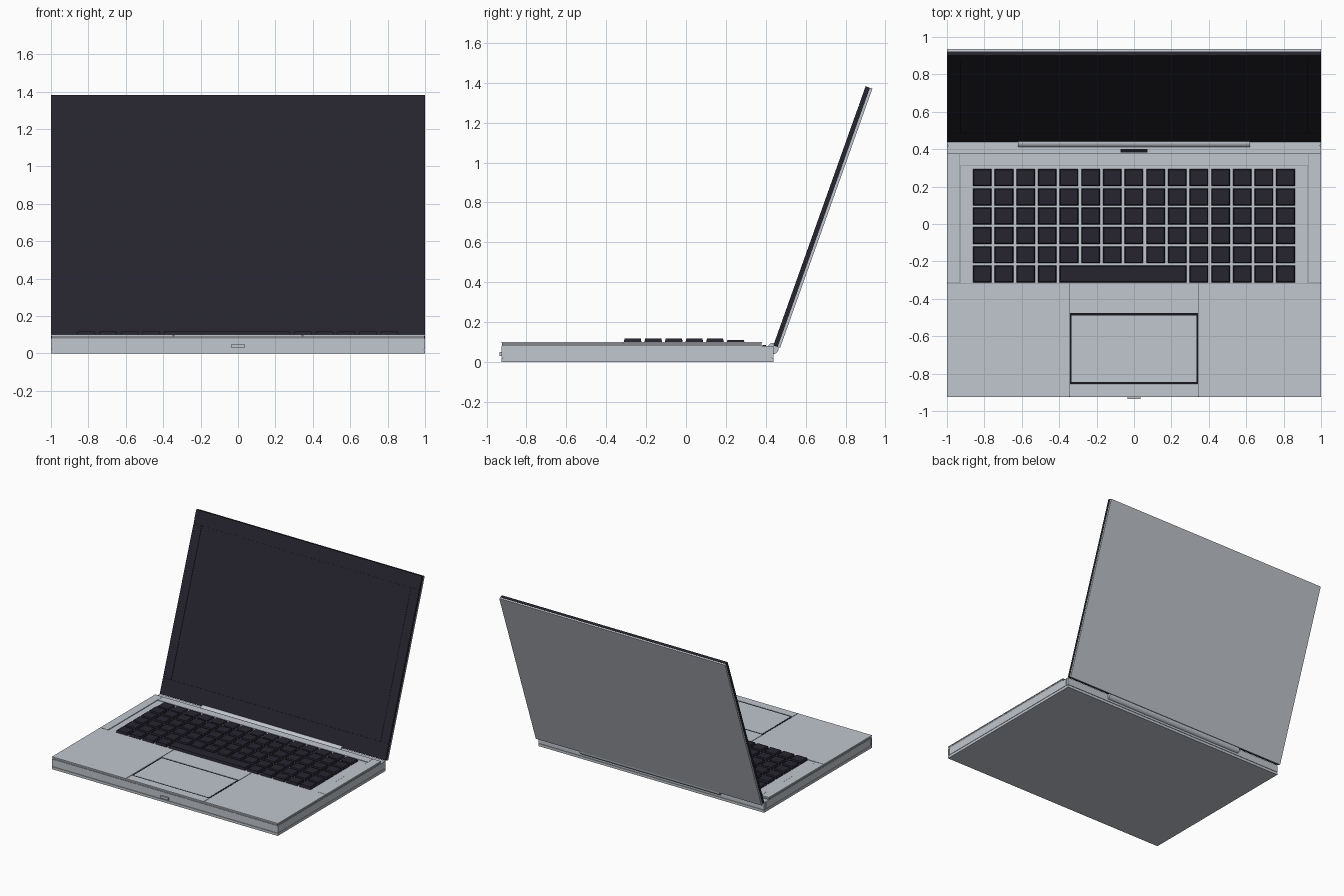
import bpy, bmesh, math
from mathutils import Matrix, Vector

if "Cube" in bpy.data.objects:
    bpy.data.objects.remove(bpy.data.objects["Cube"])


def material(name, r, g, b):
    m = bpy.data.materials.new(name)
    m.diffuse_color = (r, g, b, 1)
    m.use_nodes = True
    m.node_tree.nodes["Principled BSDF"].inputs["Base Color"].default_value = m.diffuse_color
    return m


SILVER = material("silver", 0.53, 0.57, 0.62)
GREY = material("trim grey", 0.24, 0.25, 0.27)
DARK = material("dark glass", 0.019, 0.018, 0.028)
BLACK = material("black", 0.008, 0.008, 0.011)


def boxes(name, mat, ranges, taper=0.0, matrix=None):
    """One object from boxes given as (x0, x1, y0, y1, z0, z1)."""
    bm = bmesh.new()
    for x0, x1, y0, y1, z0, z1 in ranges:
        c = Vector(((x0 + x1) / 2, (y0 + y1) / 2, (z0 + z1) / 2))
        for v in bmesh.ops.create_cube(bm, size=1)["verts"]:
            t = taper if v.co.z > 0 else 0
            v.co = c + Vector((v.co.x * (x1 - x0 - 2 * t),
                               v.co.y * (y1 - y0 - 2 * t),
                               v.co.z * (z1 - z0)))
    if matrix:
        bm.transform(matrix)
    me = bpy.data.meshes.new(name)
    bm.to_mesh(me)
    bm.free()
    me.materials.append(mat)
    ob = bpy.data.objects.new(name, me)
    bpy.context.collection.objects.link(ob)
    return ob


# Base shell: bottom plate, side walls and front and rear panels
boxes("bottom_plate", SILVER, [(-1, 1, -0.925, 0.44, 0, 0.02)])
boxes("base_core", SILVER, [(-0.994, 0.994, -0.918, 0.432, 0.018, 0.08)])
boxes("base_panels", SILVER, [
    (-1, 1, -0.925, -0.912, 0.023, 0.08),
    (-1, 1, 0.422, 0.44, 0.023, 0.08),
    (-1, -0.99, -0.908, 0.418, 0.023, 0.08),
    (0.99, 1, -0.908, 0.418, 0.023, 0.08)])
boxes("deck_trim", GREY, [(-0.998, 0.998, -0.923, 0.378, 0.079, 0.0945)])

# Deck: palm rests, frame around the keyboard, trackpad surround
TOP = (0.0945, 0.1)
deck = [(-0.93, 0.93, 0.314, 0.38),
        (-0.343, 0.343, -0.925, -0.857),
        (-0.343, 0.343, -0.476, -0.317)]
for s in (-1, 1):
    for a, b, y0, y1 in ((0.347, 1, -0.925, -0.317),
                         (0.932, 1, -0.314, 0.38)):
        deck.append((min(s * a, s * b), max(s * a, s * b), y0, y1))
boxes("deck", SILVER, [d + TOP for d in deck])
boxes("keyboard_tray", SILVER, [(-0.928, 0.928, -0.315, 0.311, 0.09, 0.097)])
boxes("trackpad_border", BLACK, [(-0.343, 0.343, -0.856, -0.477, 0.09, 0.098)])
boxes("trackpad", SILVER, [(-0.333, 0.333, -0.846, -0.488, 0.092, 0.0995)])

# Keys: six rows of fifteen, with a space bar across six columns
keys = []
PX, PY = 0.1158, 0.1032
for row in range(6):
    y0 = -0.313 + row * PY
    top = 0.111 if row == 5 else 0.117
    for col in range(15):
        if row == 0 and 4 < col < 10:
            continue
        x0 = -0.861 + col * PX
        width = 0.1 + (5 * PX if row == 0 and col == 4 else 0)
        keys.append((x0, x0 + width, y0, y0 + 0.091, 0.096, top))
boxes("keys", DARK, keys, taper=0.005)

# Hinge barrel, rear sensor and front latch
bpy.ops.mesh.primitive_cylinder_add(
    vertices=24, radius=0.028, depth=1.24,
    location=(0, 0.436, 0.067), rotation=(0, math.pi / 2, 0))
hinge = bpy.context.object
hinge.name = "hinge_barrel"
hinge.data.materials.append(SILVER)
bpy.ops.object.shade_smooth_by_angle()
boxes("rear_sensor", BLACK, [(-0.073, 0.073, 0.383, 0.402, 0.07, 0.085)])
boxes("front_latch", SILVER, [(-0.035, 0.035, -0.935, -0.92, 0.03, 0.05)])

# Lid, built upright with its front at y = 0, then tilted back
TILT = Matrix.Translation((0, 0.438, 0.083)) @ Matrix.Rotation(
    math.radians(-19.6), 4, 'X')
H = 1.38
boxes("lid_shell", SILVER, [(-1, 1, 0.023, 0.036, 0, H)], matrix=TILT)
boxes("lid_core", DARK, [(-0.997, 0.997, 0.004, 0.025, 0.002, H - 0.002)],
      matrix=TILT)
boxes("screen_bezel", DARK, [
    (-1, 1, 0, 0.021, H - 0.103, H),
    (-1, 1, 0, 0.021, 0, 0.123),
    (-1, -0.928, 0, 0.021, 0.125, H - 0.105),
    (0.928, 1, 0, 0.021, 0.125, H - 0.105)], matrix=TILT)
boxes("screen", DARK, [(-0.925, 0.925, 0.002, 0.02, 0.126, H - 0.106)],
      matrix=TILT)
